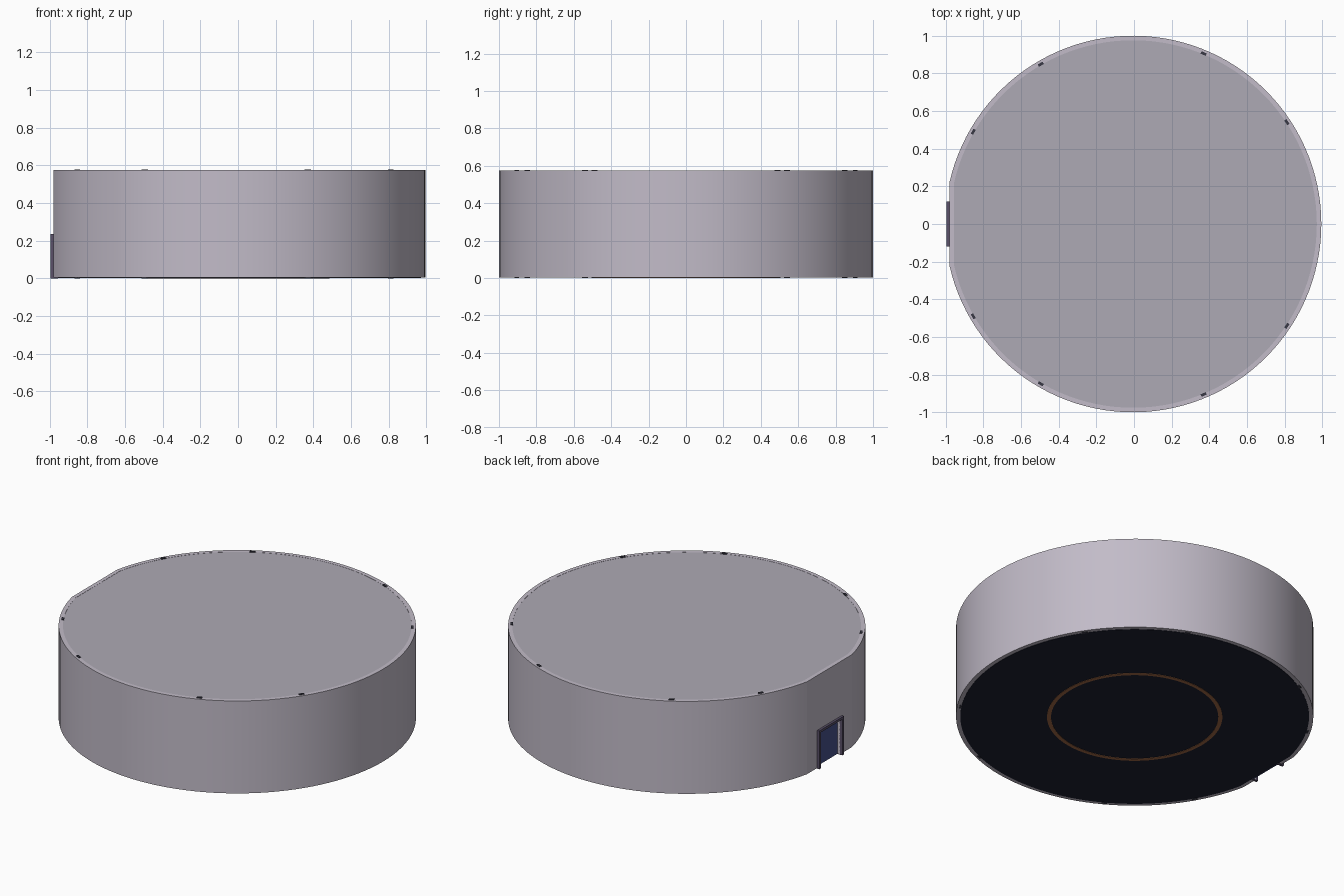
import bpy, bmesh, math

if "Cube" in bpy.data.objects:
    bpy.data.objects.remove(bpy.data.objects["Cube"])

CX = -0.005      # centre of the round room
FLAT = 0.22      # half width of the flat at the doorway
H = 0.575


def material(name, rgb):
    m = bpy.data.materials.new(name)
    m.diffuse_color = (*rgb, 1)
    m.use_nodes = True
    m.node_tree.nodes["Principled BSDF"].inputs["Base Color"].default_value = m.diffuse_color
    return m


lilac = material("lilac_wall", (0.54, 0.50, 0.58))
grey = material("ceiling_grey", (0.42, 0.40, 0.46))
navy = material("navy_floor", (0.012, 0.014, 0.03))
copper = material("copper", (0.35, 0.14, 0.06))
dark = material("dark_trim", (0.04, 0.04, 0.06))
plum = material("door_frame", (0.10, 0.08, 0.14))
blue = material("door_blue", (0.06, 0.08, 0.25))


def outline(r, a0, n=112):
    # arc from one side of the doorway to the other; its closing chord is the flat
    return [(CX + r * math.cos(-math.pi + a0 + (2 * math.pi - 2 * a0) * i / n),
             r * math.sin(-math.pi + a0 + (2 * math.pi - 2 * a0) * i / n))
            for i in range(n + 1)]


def finish(bm, name, mat, smooth=False):
    bmesh.ops.recalc_face_normals(bm, faces=bm.faces)
    me = bpy.data.meshes.new(name)
    bm.to_mesh(me)
    bm.free()
    ob = bpy.data.objects.new(name, me)
    bpy.context.collection.objects.link(ob)
    me.materials.append(mat)
    if smooth:
        bpy.ops.object.select_all(action='DESELECT')
        ob.select_set(True)
        bpy.context.view_layer.objects.active = ob
        bpy.ops.object.shade_smooth_by_angle(angle=math.radians(8))
    return ob


def ring(name, outer, inner, z0, z1, mat):
    bm = bmesh.new()
    loops = [[bm.verts.new((x, y, z)) for x, y in pts]
             for pts, z in ((outer, z0), (outer, z1), (inner, z1), (inner, z0))]
    n = len(outer)
    for k in range(4):
        a, b = loops[k], loops[(k + 1) % 4]
        for i in range(n):
            j = (i + 1) % n
            bm.faces.new((a[i], a[j], b[j], b[i]))
    return finish(bm, name, mat, True)


def slab(name, pts, z0, z1, mat):
    bm = bmesh.new()
    f = bm.faces.new([bm.verts.new((x, y, z0)) for x, y in pts])
    top = bmesh.ops.extrude_face_region(bm, geom=[f], use_keep_orig=True)["geom"]
    bmesh.ops.translate(bm, vec=(0, 0, z1 - z0),
                        verts=[v for v in top if isinstance(v, bmesh.types.BMVert)])
    return finish(bm, name, mat, True)


def box(name, x, y, z, mat, turn=0):
    bm = bmesh.new()
    bmesh.ops.create_cube(bm, size=1)
    bmesh.ops.scale(bm, vec=(x[1] - x[0], y[1] - y[0], z[1] - z[0]), verts=bm.verts)
    bmesh.ops.translate(bm, vec=[(a + b) / 2 for a, b in (x, y, z)], verts=bm.verts)
    ob = finish(bm, name, mat)
    ob.rotation_euler.z = turn
    return ob


# round wall with a flat for the door
A = math.asin(FLAT)
outer = outline(1.0, A)
inner = outline(0.976, A)
wall = ring("wall", outer, inner, 0.004, H, lilac)

# doorway cut through the wall
cutter = box("doorway_cutter", (-1.1, -0.9), (-0.105, 0.105), (-0.1, 0.222), dark)
cutter.hide_render = True
cutter.hide_set(True)
cut = wall.modifiers.new("doorway", 'BOOLEAN')
cut.operation = 'DIFFERENCE'
cut.solver = 'EXACT'
cut.object = cutter

# ceiling and floor
slab("ceiling", inner, H - 0.015, H - 0.001, grey)
slab("floor", inner, 0.002, 0.014, navy)

# inlaid floor ring
circle = [[(CX + r * math.cos(math.tau * i / 96), r * math.sin(math.tau * i / 96))
           for i in range(96)] for r in (0.491, 0.468)]
ring("floor_ring", circle[0], circle[1], 0.0, 0.017, copper)

# upright wall strips, mirrored across the door axis
for i, deg in enumerate((33.5, 67.5, 120, 150)):
    for side, tag in ((1, "back"), (-1, "front")):
        strip = box(f"wall_strip_{tag}_{i + 1}", (0.973, 0.987), (-0.015, 0.015),
                    (0, H + 0.004), dark, side * math.radians(deg))
        strip.location.x = CX

# door frame and recessed door
for s, tag in ((1, "back"), (-1, "front")):
    y = sorted((s * 0.105, s * 0.12))
    box(f"door_jamb_{tag}", (-0.995, -0.955), y, (0, 0.237), plum)
box("door_header", (-0.995, -0.955), (-0.105, 0.105), (0.222, 0.237), plum)
box("door", (-0.963, -0.953), (-0.105, 0.105), (0.002, 0.222), blue)
